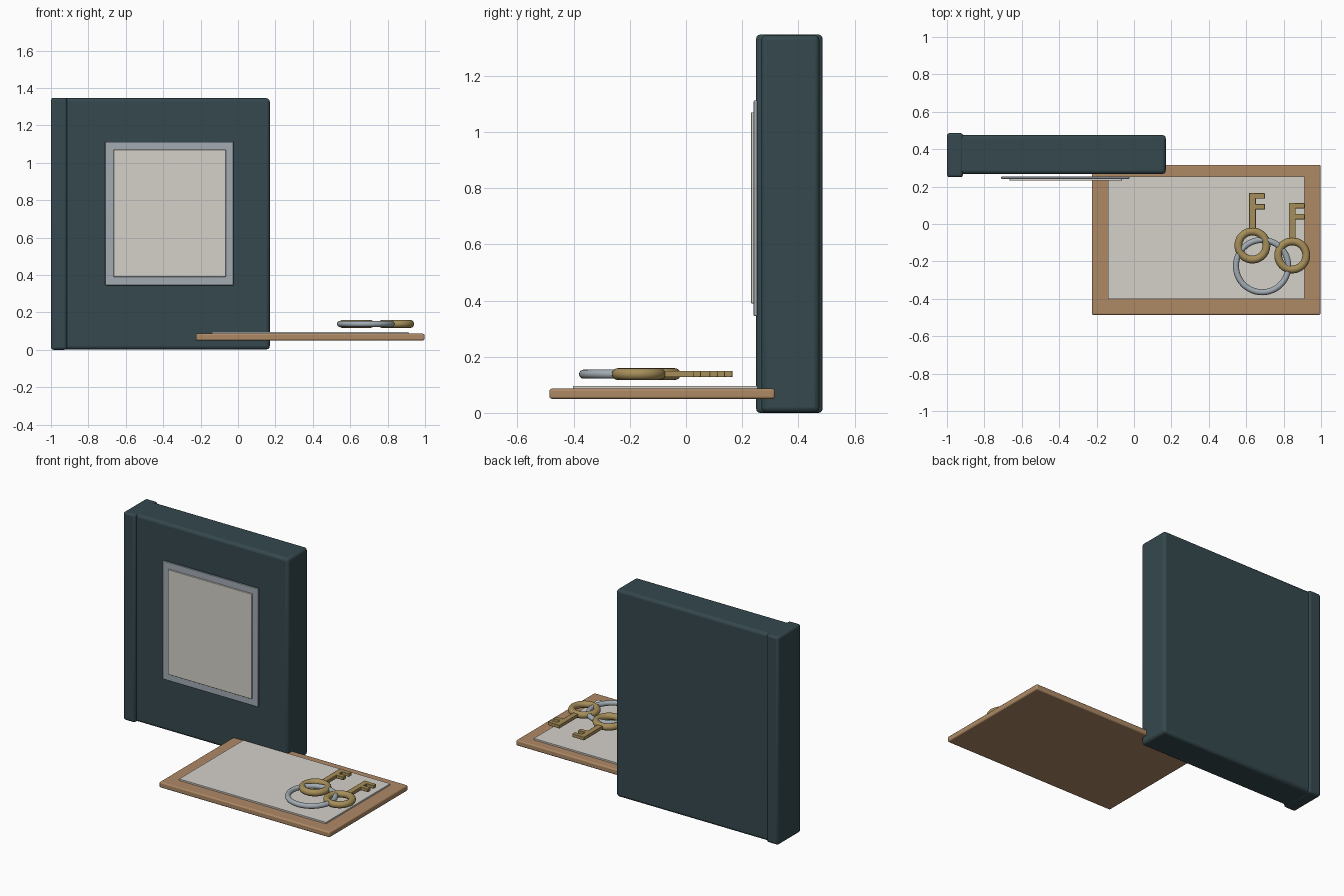
import bpy
from math import radians

if "Cube" in bpy.data.objects:
    bpy.data.objects.remove(bpy.data.objects["Cube"])


def material(name, rgb):
    m = bpy.data.materials.new(name)
    m.diffuse_color = (*rgb, 1)
    m.use_nodes = True
    m.node_tree.nodes["Principled BSDF"].inputs["Base Color"].default_value = m.diffuse_color
    return m


COVER = material("dark_cover", (0.035, 0.065, 0.075))
STEEL = material("steel", (0.36, 0.41, 0.45))
PAPER = material("paper", (0.66, 0.64, 0.59))
WOOD = material("wood", (0.42, 0.25, 0.13))
BRASS = material("brass", (0.38, 0.27, 0.10))


def box(name, x, y, z, mat, bevel=0.0, segments=3):
    """Box from (min, max) ranges, with optional rounded edges."""
    bpy.ops.mesh.primitive_cube_add(size=1, location=[sum(r) / 2 for r in (x, y, z)])
    ob = bpy.context.object
    ob.name = name
    ob.scale = [r[1] - r[0] for r in (x, y, z)]
    bpy.ops.object.transform_apply(location=False, rotation=False, scale=True)
    ob.data.materials.append(mat)
    if bevel:
        mod = ob.modifiers.new("round_edges", 'BEVEL')
        mod.width, mod.segments = bevel, segments
        bpy.ops.object.shade_smooth_by_angle(angle=radians(40))
    return ob


def ring(name, x, y, z, major, minor, mat):
    bpy.ops.mesh.primitive_torus_add(location=(x, y, z), major_radius=major,
                                     minor_radius=minor, major_segments=48,
                                     minor_segments=16)
    ob = bpy.context.object
    ob.name = name
    ob.data.materials.append(mat)
    bpy.ops.object.shade_smooth()
    return ob


# Standing binder with a thicker spine
box("binder_body", (-0.96, 0.17), (0.268, 0.475), (0.002, 1.345), COVER, 0.018)
box("binder_spine", (-1.0, -0.914), (0.25, 0.486), (0.0, 1.347), COVER, 0.014)

# Label plate on the front cover
box("label_frame", (-0.71, -0.025), (0.241, 0.254), (0.345, 1.112), STEEL, 0.003, 2)
box("label_card", (-0.665, -0.065), (0.232, 0.243), (0.39, 1.07), PAPER, 0.002, 2)

# Board with a sheet of paper
box("board", (-0.225, 0.997), (-0.486, 0.316), (0.05, 0.086), WOOD, 0.008)
box("paper_sheet", (-0.14, 0.912), (-0.402, 0.255), (0.086, 0.096), PAPER)

# Key ring with two keys
Z = 0.138
ring("key_ring", 0.685, -0.225, Z, 0.14, 0.016, STEEL)
for i, (x, y) in enumerate([(0.633, -0.115), (0.846, -0.168)], 1):
    ring(f"key_{i}_bow", x, y, Z, 0.075, 0.021, BRASS)
    zr = (Z - 0.011, Z + 0.011)
    box(f"key_{i}_shaft", (x - 0.018, x + 0.018), (y + 0.07, y + 0.281), zr, BRASS, 0.003, 2)
    for j, t in enumerate((0.193, 0.251), 1):
        box(f"key_{i}_tooth_{j}", (x + 0.005, x + 0.067), (y + t, y + t + 0.029),
            zr, BRASS, 0.003, 2)
